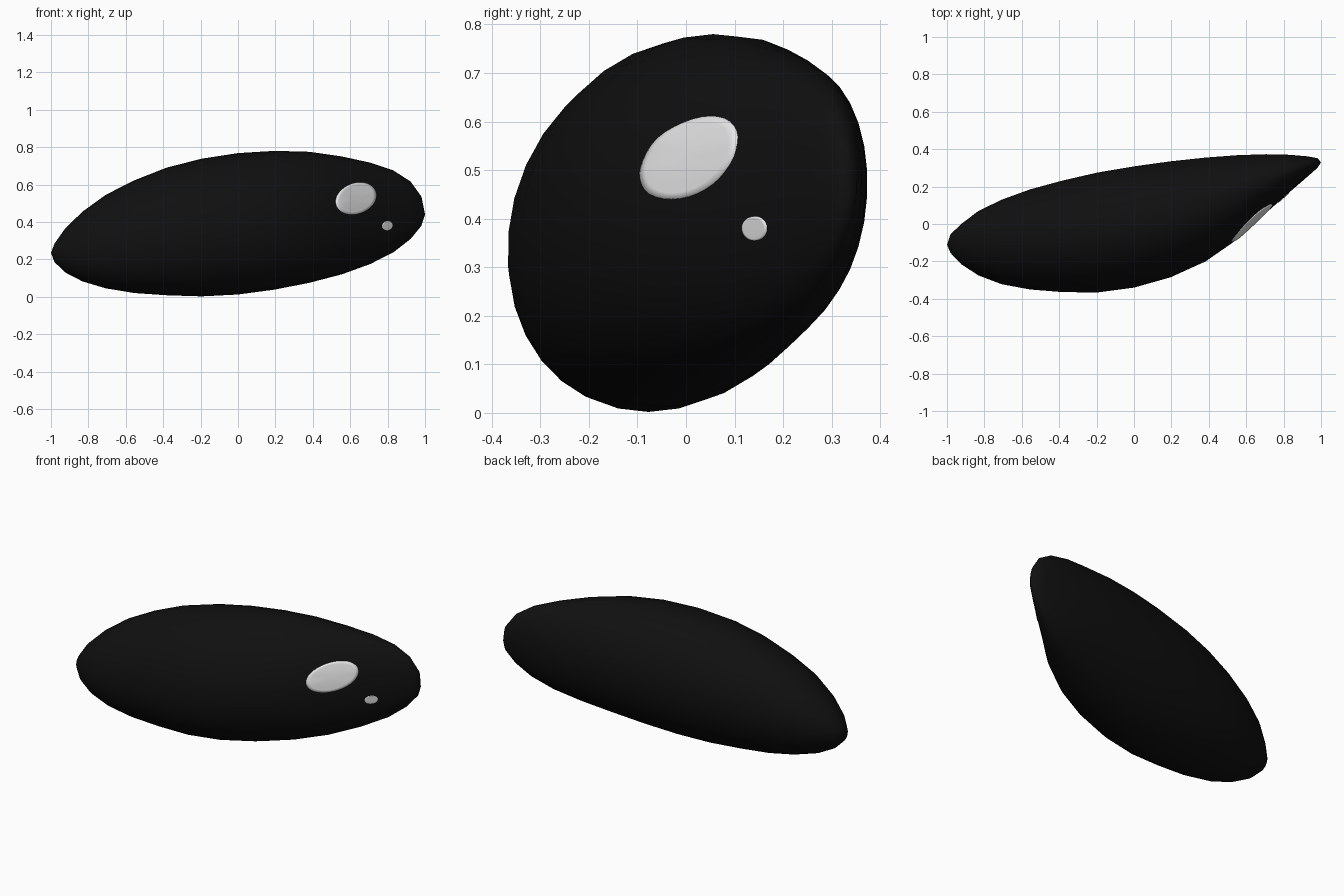
import bpy, bmesh, math
from mathutils import Vector
from mathutils.bvhtree import BVHTree

if "Cube" in bpy.data.objects:
    bpy.data.objects.remove(bpy.data.objects["Cube"])


def material(name, value):
    m = bpy.data.materials.new(name)
    m.diffuse_color = (value, value, value, 1)
    m.use_nodes = True
    m.node_tree.nodes["Principled BSDF"].inputs["Base Color"].default_value = m.diffuse_color
    return m


black = material("glossy_black", 0.005)
white = material("highlight_white", 0.8)


def add_object(name, bm, mat):
    me = bpy.data.meshes.new(name)
    bm.to_mesh(me)
    me.materials.append(mat)
    for p in me.polygons:
        p.use_smooth = True
    ob = bpy.data.objects.new(name, me)
    bpy.context.collection.objects.link(ob)
    return ob


# Eye body: oval sections lofted along x (front y, back y, bottom z, top z)
sections = [
    (-.155, -.055, .185, .285), (-.215, .000, .130, .365),
    (-.275, .070, .082, .455), (-.322, .130, .045, .545),
    (-.350, .185, .020, .622), (-.364, .232, .008, .690),
    (-.366, .275, .002, .738), (-.340, .308, .012, .768),
    (-.285, .335, .038, .780), (-.200, .355, .075, .775),
    (-.080, .368, .120, .750), (.060, .373, .175, .717),
    (.170, .370, .238, .675), (.250, .362, .310, .615),
    (.300, .352, .380, .535)]
SIDES = 32
bm = bmesh.new()
rings = []
for i, (y0, y1, z0, z1) in enumerate(sections, 1):
    x = -math.cos(math.pi * i / 16)
    cy, hy, cz, hz = (y0 + y1) / 2, (y1 - y0) / 2, (z0 + z1) / 2, (z1 - z0) / 2
    ring = []
    for k in range(SIDES):
        a = 2 * math.pi * k / SIDES
        ring.append(bm.verts.new((x, cy + hy * (math.cos(a) + .1 * math.sin(a)),
                                  cz + hz * math.sin(a))))
    rings.append(ring)
left_tip = bm.verts.new((-1, -.11, .235))
right_tip = bm.verts.new((1, .33, .44))
for k in range(SIDES):
    n = (k + 1) % SIDES
    for a, b in zip(rings, rings[1:]):
        bm.faces.new((a[k], a[n], b[n], b[k]))
    bm.faces.new((left_tip, rings[0][n], rings[0][k]))
    bm.faces.new((right_tip, rings[-1][k], rings[-1][n]))
bmesh.ops.recalc_face_normals(bm, faces=bm.faces[:])
tree = BVHTree.FromBMesh(bm)
add_object("eye_body", bm, black)
bm.free()


# Highlights: thin oval plates laid on the front surface
def highlight(name, cx, cz, rx, rz, tilt):
    b = bmesh.new()

    def put(r, t, lift):
        x, z = cx + rx * r * math.cos(t), cz + rz * r * math.sin(t + tilt)
        hit, normal, _, _ = tree.ray_cast(Vector((x, -2, z)), Vector((0, 1, 0)))
        return b.verts.new(hit + normal * lift)

    n = 36
    centre = put(0, 0, .004)
    prev = None
    for r, lift in ((.3, .004), (.6, .004), (.85, .004), (1, .004), (1.01, -.002)):
        ring = [put(r, 2 * math.pi * k / n, lift) for k in range(n)]
        for k in range(n):
            j = (k + 1) % n
            if prev:
                b.faces.new((prev[k], ring[k], ring[j], prev[j]))
            else:
                b.faces.new((centre, ring[k], ring[j]))
        prev = ring
    add_object(name, b, white)
    b.free()


highlight("large_highlight", .63, .525, .108, .085, .2)
highlight("small_highlight", .797, .38, .028, .025, .1)
